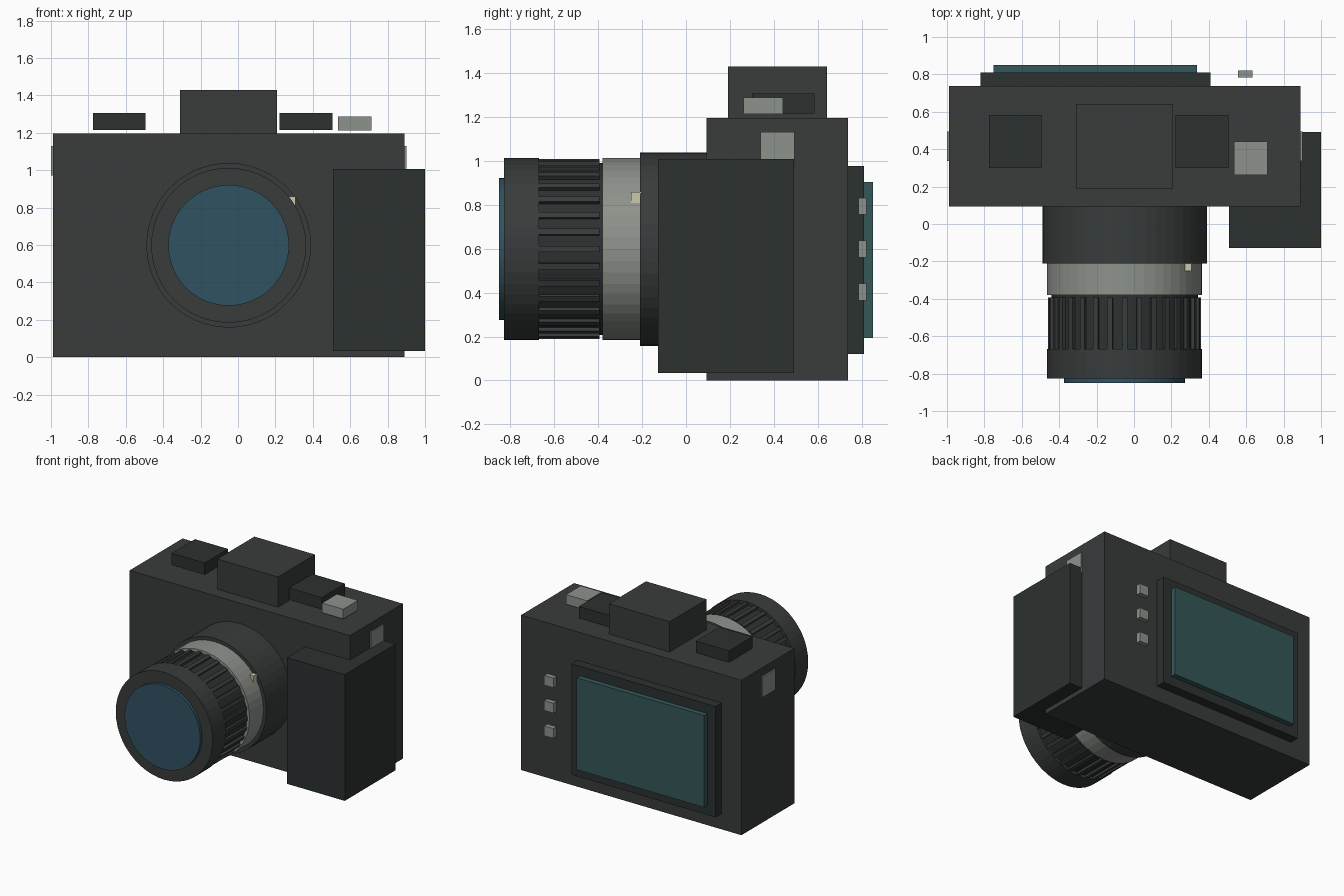
import bpy
from math import pi, sin, cos
from mathutils import Matrix

if "Cube" in bpy.data.objects:
    bpy.data.objects.remove(bpy.data.objects["Cube"])

LENS_X, LENS_Z = -0.05, 0.598


def material(name, rgb):
    m = bpy.data.materials.new(name)
    m.diffuse_color = (*rgb, 1)
    m.use_nodes = True
    m.node_tree.nodes["Principled BSDF"].inputs["Base Color"].default_value = m.diffuse_color
    return m


BLACK = material("black_shell", (0.04, 0.045, 0.044))
RUBBER = material("rubber", (0.025, 0.031, 0.03))
METAL = material("satin_metal", (0.27, 0.29, 0.26))
GLASS = material("lens_glass", (0.03, 0.085, 0.12))
SCREEN = material("screen_glass", (0.035, 0.095, 0.095))
CREAM = material("index_paint", (0.6, 0.57, 0.43))


def box(name, x, y, z, mat):
    """Box from (min, max) ranges on each axis."""
    mid = [(a + b) / 2 for a, b in (x, y, z)]
    bpy.ops.mesh.primitive_cube_add(size=1, location=mid)
    ob = bpy.context.object
    ob.name = name
    ob.data.transform(Matrix.Diagonal((x[1] - x[0], y[1] - y[0], z[1] - z[0], 1)))
    ob.data.materials.append(mat)
    return ob


def lens_disc(name, r, y0, y1, mat):
    """Cylinder on the lens axis between two y positions."""
    bpy.ops.mesh.primitive_cylinder_add(
        vertices=48, radius=r, depth=y1 - y0,
        location=(LENS_X, (y0 + y1) / 2, LENS_Z), rotation=(pi / 2, 0, 0))
    ob = bpy.context.object
    ob.name = name
    ob.data.materials.append(mat)
    return ob


# Body, viewfinder hump and hand grip
box("body", (-0.99, 0.89), (0.093, 0.738), (0, 1.195), BLACK)
box("viewfinder_hump", (-0.31, 0.208), (0.19, 0.642), (1.18, 1.428), BLACK)
box("hand_grip", (0.507, 1.0), (-0.127, 0.492), (0.034, 1.007), RUBBER)

# Top controls
box("left_dial", (-0.776, -0.494), (0.3, 0.584), (1.215, 1.306), RUBBER)
box("right_dial", (0.223, 0.505), (0.3, 0.584), (1.215, 1.306), RUBBER)
box("shutter_button", (0.534, 0.714), (0.262, 0.442), (1.212, 1.287), METAL)

# Strap lugs
for side, x in (("left", (-1.0, -0.96)), ("right", (0.86, 0.9))):
    box(side + "_strap_lug", x, (0.338, 0.494), (0.972, 1.13), METAL)

# Rear screen and buttons
box("screen_frame", (-0.82, 0.408), (0.72, 0.81), (0.12, 0.975), RUBBER)
box("screen", (-0.75, 0.337), (0.79, 0.85), (0.193, 0.902), SCREEN)
for i in range(3):
    z = 0.403 + 0.195 * i
    box(f"rear_button_{i + 1}", (0.555, 0.634), (0.784, 0.822), (z - 0.038, z + 0.038), METAL)

# Lens barrel from mount to front glass
lens_disc("lens_mount", 0.44, -0.21, 0.12, BLACK)
lens_disc("aperture_ring", 0.414, -0.38, -0.2, METAL)
lens_disc("focus_barrel", 0.392, -0.68, -0.37, RUBBER)
lens_disc("front_ring", 0.414, -0.827, -0.668, BLACK)
lens_disc("front_glass", 0.323, -0.85, -0.81, GLASS)
box("index_mark", (0.274, 0.308), (-0.25, -0.205), (0.807, 0.858), CREAM)

# Ribs around the focus barrel
RIBS = 32
for i in range(RIBS):
    a = 2 * pi * i / RIBS
    rib = box(f"focus_rib_{i + 1}", (-0.018, 0.018), (-0.137, 0.137), (-0.014, 0.014), BLACK)
    rib.location = (LENS_X + 0.391 * cos(a), -0.531, LENS_Z + 0.391 * sin(a))
    rib.rotation_euler = (0, -a, 0)
